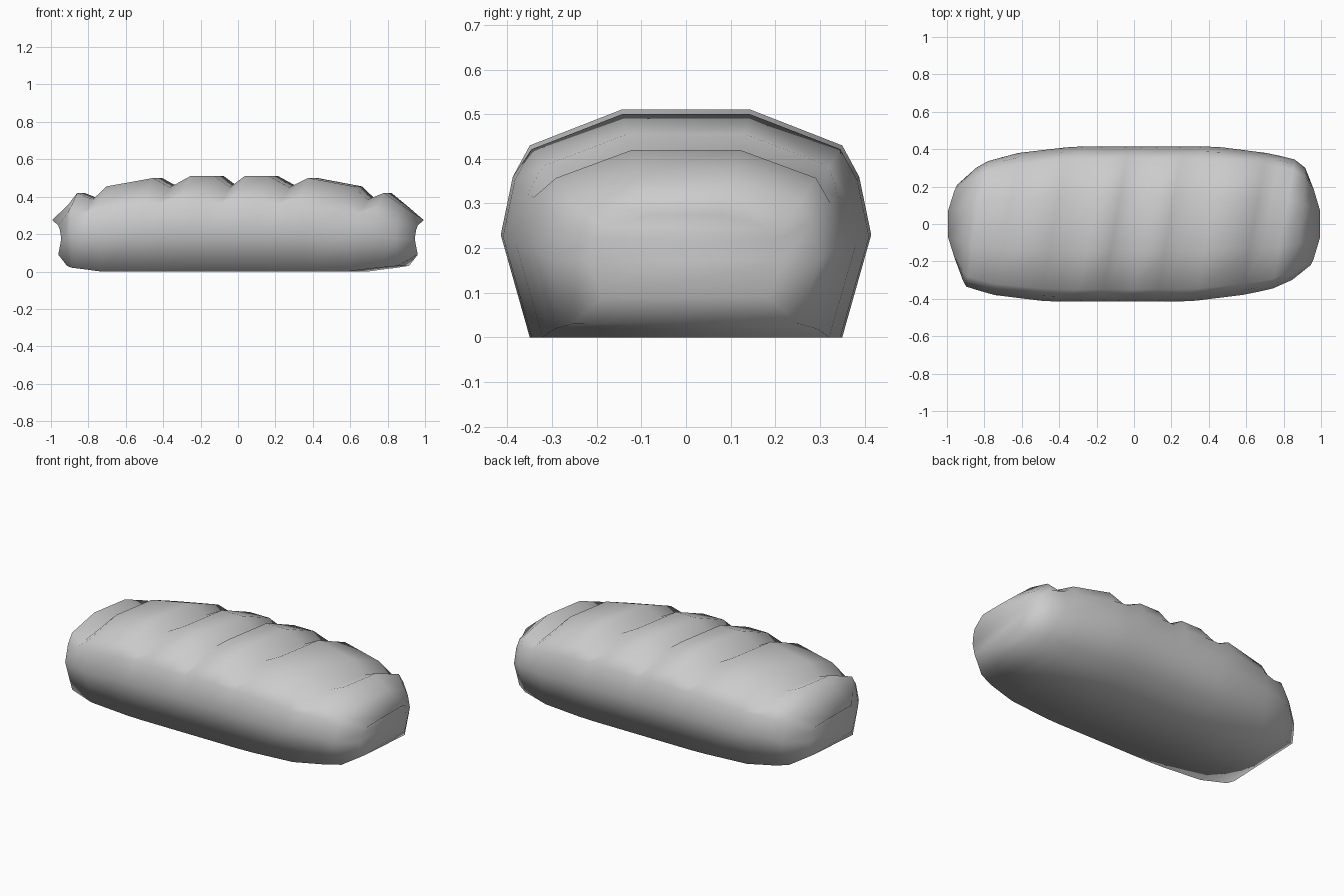
import bpy, bmesh

# Half cross-section of the loaf: (y, z), bottom edge up to the crown
HALF = [(0.35, 0.0), (0.415, 0.23), (0.388, 0.36), (0.35, 0.43), (0.145, 0.51)]

# Stations along the loaf: x, half width, bottom z, top z, score depth
STATIONS = [
    (-1.00, 0.21, 0.09, 0.275, 0), (-0.895, 0.30, 0.03, 0.36, 0),
    (-0.84, 0.335, 0.02, 0.42, 0), (-0.755, 0.36, 0.01, 0.44, 0.055),
    (-0.68, 0.38, 0.0, 0.455, 0), (-0.43, 0.41, 0, 0.50, 0),
    (-0.34, 0.415, 0, 0.51, 0.06), (-0.23, 0.415, 0, 0.51, 0),
    (-0.10, 0.415, 0, 0.51, 0), (-0.02, 0.415, 0, 0.51, 0.06),
    (0.06, 0.415, 0, 0.51, 0), (0.19, 0.415, 0, 0.51, 0),
    (0.30, 0.415, 0, 0.51, 0.06), (0.40, 0.41, 0, 0.50, 0),
    (0.64, 0.38, 0, 0.455, 0), (0.715, 0.365, 0.01, 0.44, 0.055),
    (0.80, 0.345, 0.02, 0.42, 0), (0.895, 0.30, 0.03, 0.35, 0),
    (1.00, 0.22, 0.09, 0.275, 0),
]


def ring(bm, x, w, zb, zt, cut):
    side = 1 if x > 0 else -1
    a = abs(x)
    shear = 0.17 if a < 0.85 else 0.17 * max(0, (1 - a) / 0.15)
    bow = 0.055 if a > 0.95 else (0.015 if a > 0.85 else 0)
    out = []
    for i, (sy, sz, s) in ([(i, (y, z, -1)) for i, (y, z) in enumerate(HALF)] +
                           [(i, (y, z, 1)) for i, (y, z) in reversed(list(enumerate(HALF)))]):
        t = sy / 0.415
        z = zb + (zt - zb) * sz / 0.51
        if i == 4:
            z -= cut
        elif i == 3:
            z -= cut * 0.8
        y = s * w * t
        out.append(bm.verts.new((x + shear * y - side * bow * t * t, y, z)))
    return out


# Loaf body: scored dough lofted through the stations
bm = bmesh.new()
rings = [ring(bm, *s) for s in STATIONS]
n = len(rings[0])
for a, b in zip(rings, rings[1:]):
    for i in range(n):
        j = (i + 1) % n
        bm.faces.new((a[i], a[j], b[j], b[i]))

# Rounded end caps made of strips between mirrored points
for r in (rings[0], rings[-1]):
    for i in range(len(HALF) - 1):
        bm.faces.new((r[i], r[i + 1], r[n - 2 - i], r[n - 1 - i]))
bmesh.ops.recalc_face_normals(bm, faces=bm.faces)

mesh = bpy.data.meshes.new("bread_loaf")
bm.to_mesh(mesh)
bm.free()
for p in mesh.polygons:
    p.use_smooth = True
loaf = bpy.data.objects.new("bread_loaf", mesh)
bpy.context.collection.objects.link(loaf)
